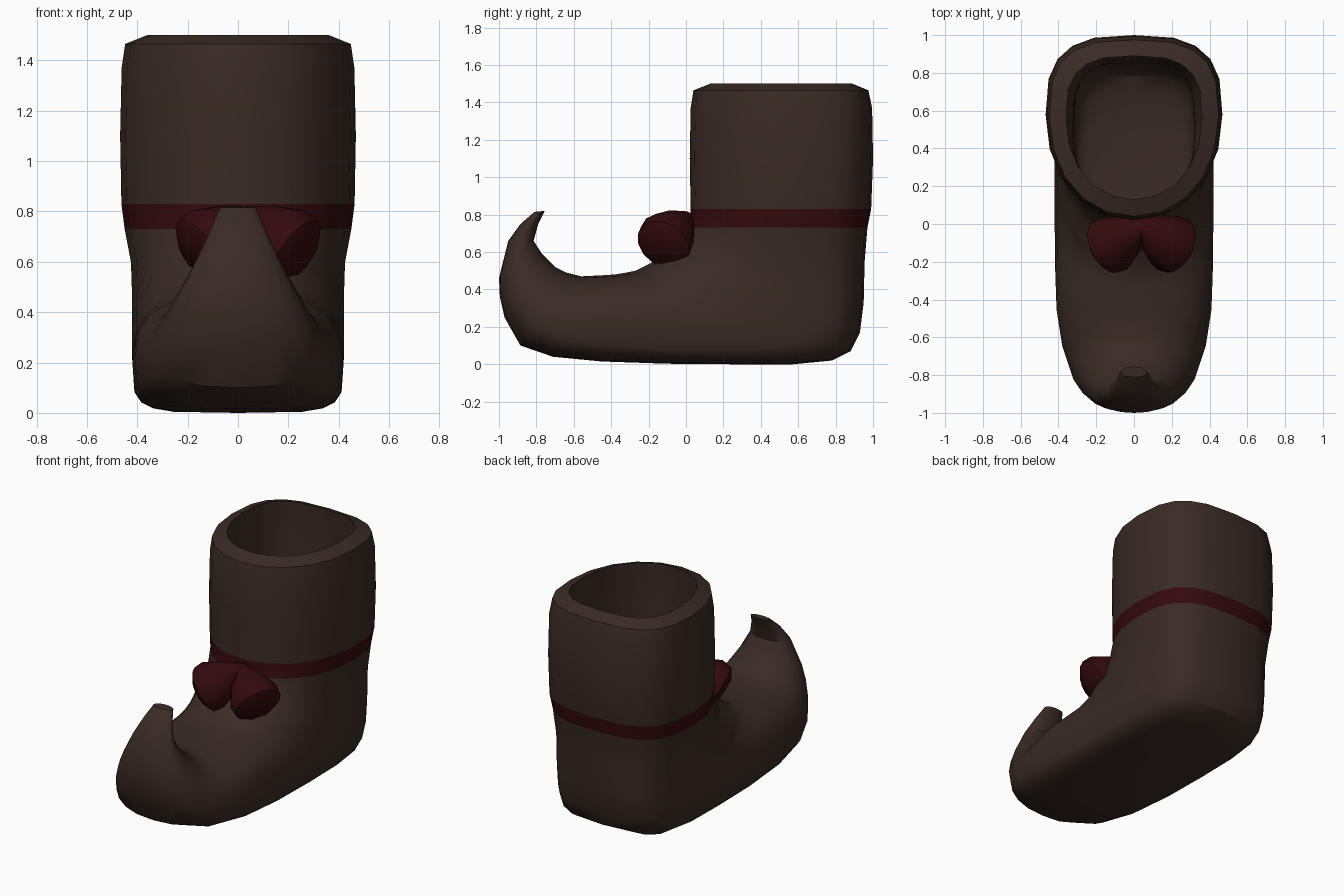
import bpy, bmesh, math
from mathutils import Vector

if "Cube" in bpy.data.objects:
    bpy.data.objects.remove(bpy.data.objects["Cube"])


def material(name, rgb):
    m = bpy.data.materials.new(name)
    m.diffuse_color = (*rgb, 1)
    m.use_nodes = True
    m.node_tree.nodes["Principled BSDF"].inputs["Base Color"].default_value = m.diffuse_color
    return m


brown = material("brown_leather", (0.042, 0.024, 0.018))
red = material("red_ribbon", (0.034, 0.003, 0.004))


def finish(bm, name, mats, angle=35):
    bmesh.ops.recalc_face_normals(bm, faces=bm.faces)
    me = bpy.data.meshes.new(name)
    bm.to_mesh(me)
    bm.free()
    ob = bpy.data.objects.new(name, me)
    bpy.context.collection.objects.link(ob)
    for m in mats:
        me.materials.append(m)
    bpy.ops.object.select_all(action='DESELECT')
    ob.select_set(True)
    bpy.context.view_layer.objects.active = ob
    bpy.ops.object.shade_smooth_by_angle(angle=math.radians(angle))
    return ob


def loft(bm, rings, mat_of=lambda i: 0):
    vs = [[bm.verts.new(p) for p in r] for r in rings]
    n = len(rings[0])
    for i in range(len(vs) - 1):
        for j in range(n):
            k = (j + 1) % n
            f = bm.faces.new((vs[i][j], vs[i][k], vs[i + 1][k], vs[i + 1][j]))
            f.material_index = mat_of(i)
    bm.faces.new(vs[0])
    bm.faces.new(vs[-1])


def section(s, inset=0.0, n=20):
    # egg-shaped ring between an instep point and a sole point
    ty, tz, by, bz, w, p = s
    top, bot = Vector((0, ty, tz)), Vector((0, by, bz))
    d = (top - bot).normalized() * inset
    top, bot, w = top - d, bot + d, w - inset
    mid = bot.lerp(top, 0.43)
    ring = []
    for i in range(n):
        t = 2 * math.pi * i / n
        c, sn = math.cos(t), math.sin(t)
        q = (0.75 if p < 0.56 else 0.95) if c > 0 else p
        pos = mid + ((top if c > 0 else bot) - mid) * abs(c) ** q
        pos.x = math.copysign(w * abs(sn) ** q, sn)
        ring.append(pos)
    return ring


# sections from curled toe, along the foot, round the heel and up the shaft:
# instep y, z, sole y, z, half width, squareness
S = [(-.755, .82, -.81, .815, .07, .95),
     (-.79, .75, -.885, .75, .10, .95),
     (-.815, .66, -.95, .66, .14, .95),
     (-.77, .59, -1.0, .46, .21, .95),
     (-.73, .55, -.995, .36, .25, .92),
     (-.70, .52, -.97, .25, .285, .9),
     (-.64, .49, -.885, .10, .335, .8),
     (-.56, .47, -.71, .04, .38, .62),
     (-.46, .475, -.45, .015, .41, .5),
     (-.38, .48, -.1, .003, .418, .43),
     (-.32, .49, .25, 0, .42, .42),
     (-.27, .50, .57, 0, .42, .44),
     (-.23, .52, .78, .02, .42, .47),
     (-.19, .54, .88, .07, .42, .52),
     (-.15, .565, .93, .17, .42, .55),
     (-.11, .60, .95, .33, .42, .58),
     (-.05, .66, .955, .55, .425, .62),
     (.02, .73, .97, .73, .45, .68),
     (.025, .83, .99, .83, .463, .68),
     (.02, 1.1, 1.0, 1.1, .468, .68),
     (.025, 1.37, .995, 1.37, .462, .68),
     (.04, 1.465, .975, 1.465, .448, .68),
     (.13, 1.5, .89, 1.5, .36, .68)]

# boot body with hollow inside, ribbon band coloured round the ankle
rings = [section(s) for s in S]
rings += [section(s, 0.1) for s in S[20:5:-1]]
bm = bmesh.new()
loft(bm, rings, lambda i: 1 if i == 17 else 0)
finish(bm, "boot", [brown, red])

# bow, slightly off centre: two flared lobes meeting in the middle
bow_x = 0.04
lobe = [((0, -.01, .765), .055), ((.06, -.05, .735), .105), ((.145, -.1, .675), .155),
        ((.19, -.12, .64), .15), ((.215, -.135, .62), .10)]
axis = Vector((.7, -.35, -.5)).normalized()
for side, name in ((1, "bow_lobe_right"), (-1, "bow_lobe_left")):
    bm = bmesh.new()
    rr = []
    for k, (c, r) in enumerate(lobe):
        a = Vector((1, 0, 0)) if k == 0 else axis
        u = a.cross(Vector((0, 1, 0))).normalized()
        v = a.cross(u)
        ring = [Vector(c) + r * (u * math.cos(2 * math.pi * i / 14) + v * math.sin(2 * math.pi * i / 14))
                for i in range(14)]
        rr.append([(bow_x + max(p.x, 0) * side, p.y, p.z) for p in ring])
    loft(bm, rr)
    finish(bm, name, [red], 40)
